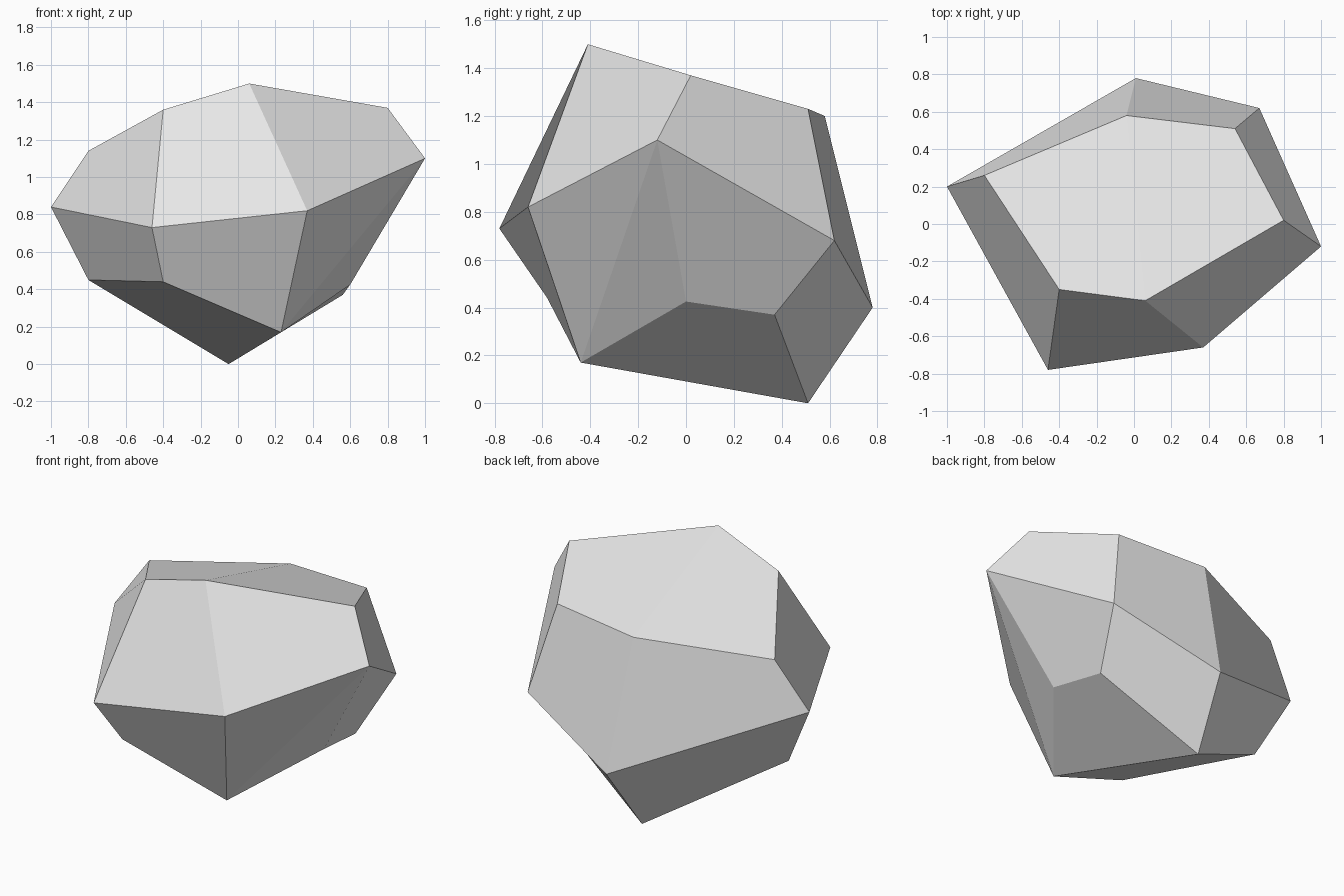
import bpy
import bmesh

if "Cube" in bpy.data.objects:
    bpy.data.objects.remove(bpy.data.objects["Cube"])

# Three six-sided rings of the faceted stone, counter-clockwise from above
# reversed order does not matter: normals are recalculated at the end
crown = [(-0.80, 0.26, 1.14), (-0.04, 0.58, 1.20), (0.54, 0.51, 1.23),
         (0.80, 0.02, 1.37), (0.06, -0.41, 1.50), (-0.40, -0.35, 1.36)]
girdle = [(-1.00, 0.20, 0.84), (0.01, 0.78, 0.40), (0.67, 0.62, 0.68),
          (1.00, -0.12, 1.10), (0.37, -0.66, 0.82), (-0.46, -0.78, 0.73)]
base = [(-0.80, 0.12, 0.45), (-0.05, 0.51, 0.00), (0.56, 0.37, 0.37),
        (0.60, 0.00, 0.425), (0.23, -0.44, 0.17), (-0.40, -0.58, 0.44)]

bm = bmesh.new()
T, R, B = ([bm.verts.new(p) for p in ring] for ring in (crown, girdle, base))

# Side facets between neighbouring rings
for i in range(6):
    j = (i + 1) % 6
    bm.faces.new((T[i], T[j], R[j], R[i]))
    if i == 3:  # folded facet beside the keel
        bm.faces.new((R[i], R[j], B[j]))
        bm.faces.new((R[i], B[j], B[i]))
    else:
        bm.faces.new((R[i], R[j], B[j], B[i]))

# Top and underside, each folded along its middle line
for ring in (T, B):
    bm.faces.new(ring[1:5])
    bm.faces.new((ring[4], ring[5], ring[0], ring[1]))

bmesh.ops.recalc_face_normals(bm, faces=bm.faces)
mesh = bpy.data.meshes.new("rock")
bm.to_mesh(mesh)
bm.free()

# Plain grey stone
stone = bpy.data.materials.new("stone grey")
stone.diffuse_color = (0.8, 0.8, 0.8, 1.0)
stone.use_nodes = True
stone.node_tree.nodes["Principled BSDF"].inputs["Base Color"].default_value = stone.diffuse_color
mesh.materials.append(stone)
bpy.context.collection.objects.link(bpy.data.objects.new("rock", mesh))
